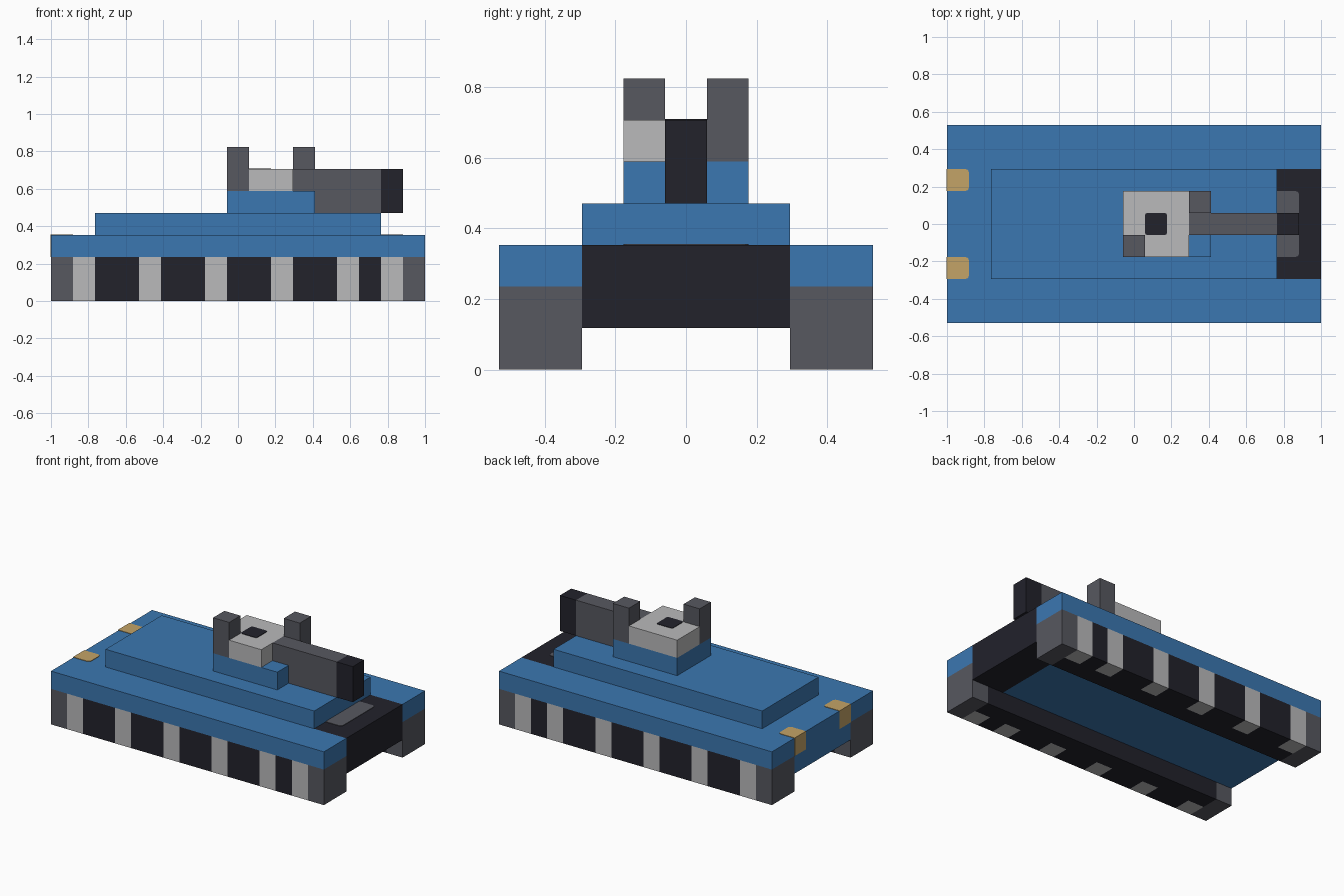
import bpy, bmesh

cube = bpy.data.objects.get("Cube")
if cube:
    bpy.data.objects.remove(cube, do_unlink=True)

U = 2 / 17          # one block of the grid; x counts blocks from the rear end
PROUD = 0.003       # how far painted details stand out


def material(name, hex_code):
    srgb = [int(hex_code[i:i + 2], 16) / 255 for i in (0, 2, 4)]
    col = [c / 12.92 if c <= 0.04045 else ((c + 0.055) / 1.055) ** 2.4 for c in srgb] + [1]
    m = bpy.data.materials.new(name)
    m.use_nodes = True
    m.diffuse_color = col
    bsdf = m.node_tree.nodes["Principled BSDF"]
    bsdf.inputs["Base Color"].default_value = col
    bsdf.inputs["Roughness"].default_value = 0.8
    return m


BLUE = material("hull_blue", "3B77B1")
BLACK = material("near_black", "22222B")
DARK = material("dark_grey", "575860")
LIGHT = material("light_grey", "BABABB")
YELLOW = material("lamp_yellow", "C4A467")


def prism(name, outline, z0, z1, mat, rounded=(), radius=0.02):
    """Extrude an outline in block units; round the upright edges at the given x values."""
    bm = bmesh.new()
    base = bm.faces.new([bm.verts.new((x * U - 1, y * U, z0 * U)) for x, y in outline])
    top = bmesh.ops.extrude_face_region(bm, geom=[base])["geom"]
    verts = [g for g in top if isinstance(g, bmesh.types.BMVert)]
    bmesh.ops.translate(bm, verts=verts, vec=(0, 0, (z1 - z0) * U))
    bmesh.ops.recalc_face_normals(bm, faces=bm.faces)
    upright = [e for e in bm.edges
               if abs(e.verts[0].co.z - e.verts[1].co.z) > 1e-5
               and any(abs(e.verts[0].co.x - (x * U - 1)) < 1e-4 for x in rounded)]
    if upright:
        bmesh.ops.bevel(bm, geom=upright, offset=radius, segments=3,
                        profile=0.5, affect='EDGES')
    me = bpy.data.meshes.new(name)
    bm.to_mesh(me)
    bm.free()
    me.materials.append(mat)
    ob = bpy.data.objects.new(name, me)
    bpy.context.collection.objects.link(ob)
    return ob


def box(name, x, y, z, mat, **kw):
    outline = [(x[0], y[0]), (x[1], y[0]), (x[1], y[1]), (x[0], y[1])]
    return prism(name, outline, z[0], z[1], mat, **kw)


def span(side, a, b):
    """A y range on the left (+1) or right (-1) side."""
    return sorted((side * a, side * b))


# Hull: notched deck, belly, nose plate and raised upper tier
prism("deck", [(0, -4.5), (17, -4.5), (17, -2.5), (15, -2.5),
               (15, 2.5), (17, 2.5), (17, 4.5), (0, 4.5)], 2, 3, BLUE)
box("belly", (0, 15), (-2.5, 2.5), (1, 2), BLUE)
box("nose_plate", (15, 17), (-2.5, 2.5), (1, 3), BLACK)
box("upper_hull", (2, 15), (-2.5, 2.5), (3, 4), BLUE)
p = PROUD / U
box("driver_hatch", (15, 16), (-1.5, 1.5), (3, 3 + p), DARK, rounded=(16,))

# Tracks with light wheels on the outer column
WHEELS = (1, 4, 7, 10, 13, 15)
for side, label in ((1, "left"), (-1, "right")):
    box(label + "_track_inner", (1, 16), span(side, 2.5, 3.5), (0, 2), BLACK)
    for i, x in enumerate(WHEELS):
        box(f"{label}_wheel_{i + 1}", (x, x + 1), span(side, 3.5, 4.5), (0, 2), LIGHT)
        if i + 1 < len(WHEELS):
            box(f"{label}_track_gap_{i + 1}", (x + 1, WHEELS[i + 1]),
                span(side, 3.5, 4.5), (0, 2), BLACK)
    for x, end in ((0, "rear"), (16, "front")):
        box(f"{label}_track_{end}", (x, x + 1), span(side, 2.5, 4.5), (0, 2), DARK)
    # Rear lamp
    box(label + "_rear_lamp", (-p, 1), span(side, 1.5, 2.5), (2, 3 + p), YELLOW, rounded=(1,))

# Turret base and roof, the roof notched around the rear post
box("turret_base", (8, 12), (-1.5, 1.5), (4, 5), BLUE)
prism("turret_roof", [(9, -1.5), (11, -1.5), (11, 1.5), (8, 1.5), (8, -0.5), (9, -0.5)],
      5, 6, LIGHT)
box("roof_hatch", (9, 10), (-0.5, 0.5), (6, 6 + p), BLACK, rounded=(9, 10), radius=0.012)
box("rear_post", (8, 9), (-1.5, -0.5), (5, 7), DARK)
box("front_post", (11, 12), (0.5, 1.5), (5, 7), DARK)

# Gun: breech on the turret base, barrel and muzzle
box("gun_breech", (11, 12), (-0.5, 0.5), (5, 6), DARK)
box("gun_barrel", (12, 15), (-0.5, 0.5), (4, 6), DARK)
box("gun_muzzle", (15, 16), (-0.5, 0.5), (4, 6), BLACK)
